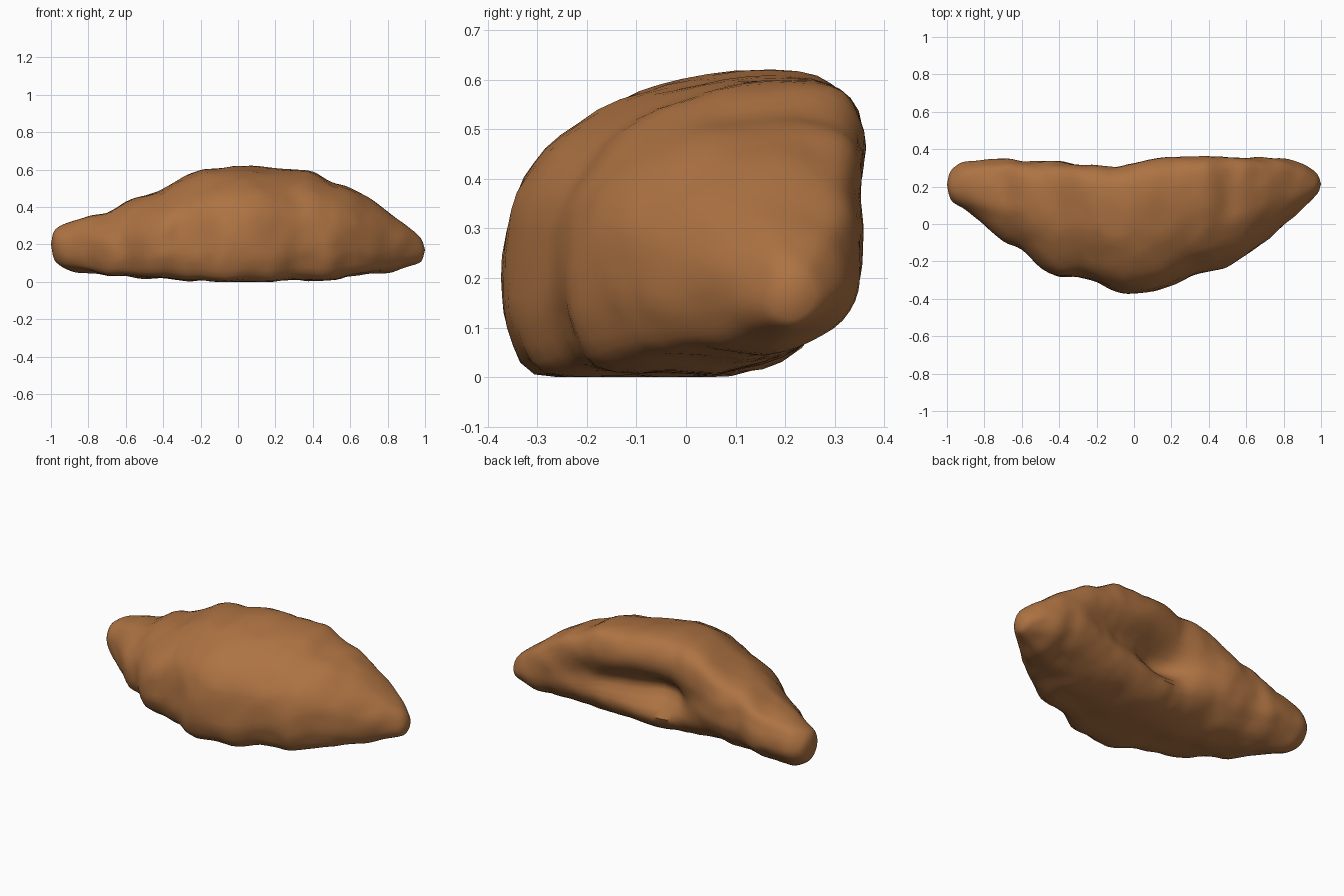
import bpy
import bmesh
import math
from mathutils import Vector, noise

cube = bpy.data.objects.get("Cube")
if cube:
    bpy.data.objects.remove(cube, do_unlink=True)

# Body stations in hundredths: x, front y, back y, bottom z, top z
STATIONS = [
    (-99, 16, 26, 14, 26), (-97, 12, 29, 10, 29), (-90, 7, 33, 6, 33),
    (-80, -1, 34, 5, 35), (-70, -9, 35, 3, 37), (-60, -14, 34, 3, 43),
    (-50, -23, 34, 2, 46), (-40, -28, 34, 2, 50), (-30, -28, 33, 1, 56),
    (-20, -31, 33, 1, 60), (-10, -36, 32, 0, 61), (0, -37, 34, 0, 62),
    (15, -35, 37, 0, 61), (30, -28, 38, 1, 60), (40, -25, 38, 1, 59),
    (50, -23, 38, 1, 54), (60, -17, 38, 3, 51), (70, -10, 37, 4, 45),
    (80, -1, 36, 5, 38), (90, 8, 33, 8, 31), (97, 15, 28, 10, 25),
    (99, 18, 25, 13, 21),
]

# Cross-section in hundredths: y, z, leaning back and nearly flat underneath
PROFILE = [
    (-30, 1), (-36, 10), (-37, 20), (-35, 34), (-30, 43), (-21, 51),
    (-8, 58), (6, 61), (23, 62), (32, 58), (36, 48), (37, 36),
    (36, 25), (31, 13), (20, 3), (5, 0), (-13, 0),
]

# Dents in the back: x, z, x radius, z radius, depth (negative swells out)
DENTS = [
    (0.2, 0.28, 0.36, 0.12, 0.11),
    (0, 0.27, 0.18, 0.1, 0.1),
    (-0.04, 0.12, 0.12, 0.06, -0.02),
]


def spline(points, steps, closed):
    """Catmull-Rom curve through points of any dimension."""
    count = len(points)

    def pick(i):
        return points[i % count] if closed else points[max(0, min(count - 1, i))]

    result = []
    for i in range(count if closed else count - 1):
        a, b, c, d = (pick(i + k) for k in (-1, 0, 1, 2))
        for s in range(steps):
            t = s / steps
            result.append([
                0.5 * (2 * q + (r - p) * t + (2 * p - 5 * q + 4 * r - w) * t * t
                       + (3 * q - p - 3 * r + w) * t ** 3)
                for p, q, r, w in zip(a, b, c, d)])
    if not closed:
        result.append(list(points[-1]))
    return result


def surface_point(station, shape):
    """Place one cross-section point, then press in the back and add dimples."""
    x, front, back, low, high = (value / 100 for value in station)
    u, v = shape[0] / 37, shape[1] / 31 - 1
    # The section rounds off towards the tips
    angle = math.atan2(v, u)
    blend = abs(x) ** 3
    u += (math.cos(angle) - u) * blend
    v += (math.sin(angle) - v) * blend
    y = (front + back) / 2 + u * (back - front) / 2
    z = (low + high) / 2 + v * (high - low) / 2
    # Hollow in the back, where the ends curl round
    if u > 0:
        y -= min(1, u * 1.5) * sum(
            depth * math.exp(-((x - cx) / rx) ** 2 - ((z - cz) / rz) ** 2)
            for cx, cz, rx, rz, depth in DENTS)
        # The underside tilts up towards the back on both arms
        z += 0.06 * u * max(0, -v) * math.sin(math.pi * min(1, abs(x)))
    spot = Vector((x, y, z))
    bump = noise.noise(spot * 6) * 0.01 + noise.noise(spot * 13) * 0.006
    spot += Vector((0, u, v)).normalized() * bump
    spot.z = max(spot.z, 0)
    return spot


# Loft the pastry body
bm = bmesh.new()
outline = spline(PROFILE, 3, True)
rings = [[bm.verts.new(surface_point(station, shape)) for shape in outline]
         for station in spline(STATIONS, 4, False)]
size = len(outline)
for ring, following in zip(rings, rings[1:]):
    for i in range(size):
        j = (i + 1) % size
        bm.faces.new((ring[i], ring[j], following[j], following[i]))

# Close the rounded tips
for ring, end in ((rings[0], -1), (rings[-1], 1)):
    middle = sum((vert.co for vert in ring), Vector()) / size
    middle.x = end
    pole = bm.verts.new(middle)
    for i in range(size):
        bm.faces.new((ring[i], ring[(i + 1) % size], pole))
bmesh.ops.recalc_face_normals(bm, faces=bm.faces[:])

mesh = bpy.data.meshes.new("pastry_body")
bm.to_mesh(mesh)
bm.free()
body = bpy.data.objects.new("pastry_body", mesh)
bpy.context.collection.objects.link(body)

# Golden brown crust
crust = bpy.data.materials.new("golden_brown_crust")
crust.use_nodes = True
color = (0.42, 0.17, 0.055, 1)
crust.diffuse_color = color
crust.node_tree.nodes["Principled BSDF"].inputs["Base Color"].default_value = color
mesh.materials.append(crust)

bpy.ops.object.select_all(action="DESELECT")
body.select_set(True)
bpy.context.view_layer.objects.active = body
bpy.ops.object.shade_smooth_by_angle(angle=math.radians(50))
